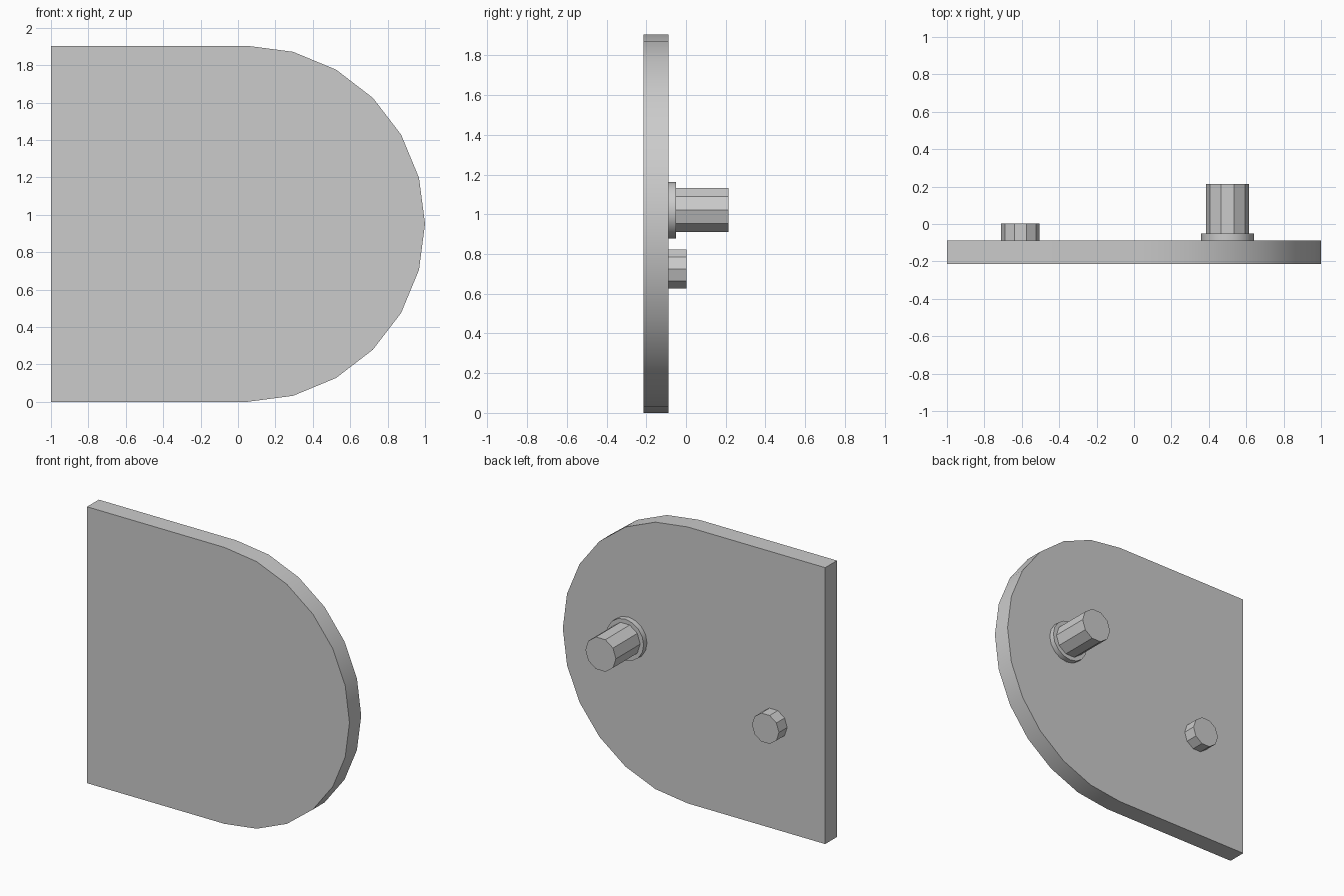
import bpy
import bmesh
from math import cos, sin, pi, radians

cube = bpy.data.objects.get("Cube")
if cube:
    bpy.data.objects.remove(cube, do_unlink=True)

GREY = (0.6, 0.6, 0.6, 1.0)
grey = bpy.data.materials.new("plain_grey")
grey.use_nodes = True
grey.diffuse_color = GREY
grey.node_tree.nodes["Principled BSDF"].inputs["Base Color"].default_value = GREY


def extrude_profile(name, outline, y_front, y_back):
    """Extrude an (x, z) outline along y into a solid."""
    bm = bmesh.new()
    face = bm.faces.new([bm.verts.new((x, y_front, z)) for x, z in outline])
    moved = bmesh.ops.extrude_face_region(bm, geom=[face])["geom"]
    verts = [v for v in moved if isinstance(v, bmesh.types.BMVert)]
    bmesh.ops.translate(bm, verts=verts, vec=(0, y_back - y_front, 0))
    bmesh.ops.recalc_face_normals(bm, faces=bm.faces)
    mesh = bpy.data.meshes.new(name)
    bm.to_mesh(mesh)
    bm.free()
    mesh.materials.append(grey)
    obj = bpy.data.objects.new(name, mesh)
    bpy.context.collection.objects.link(obj)
    return obj


def arc(cx, cz, radius, start, sweep, steps):
    """Points along an arc, leaving out the end point."""
    return [(cx + radius * cos(start + sweep * i / steps),
             cz + radius * sin(start + sweep * i / steps)) for i in range(steps)]


def smooth(obj):
    bpy.ops.object.select_all(action='DESELECT')
    obj.select_set(True)
    bpy.context.view_layer.objects.active = obj
    bpy.ops.object.shade_smooth_by_angle(angle=radians(29))


FRONT, BACK = -0.215, -0.087
RADIUS = 0.952

# Plate: square on one side, half round on the other
outline = arc(1 - RADIUS, RADIUS, RADIUS, -pi / 2, pi, 12)
outline += [(1 - RADIUS, 2 * RADIUS), (-1, 2 * RADIUS), (-1, 0)]
smooth(extrude_profile("plate", outline, FRONT, BACK))

# Long pin with its collar
smooth(extrude_profile("pin_collar", arc(0.5, 1.021, 0.142, 0, 2 * pi, 16), BACK, -0.05))
extrude_profile("long_pin", arc(0.5, 1.021, 0.116, 0, 2 * pi, 10), BACK, 0.215)

# Short peg near the square edge
extrude_profile("short_peg", arc(-0.607, 0.725, 0.103, 0, 2 * pi, 10), BACK, 0.002)
